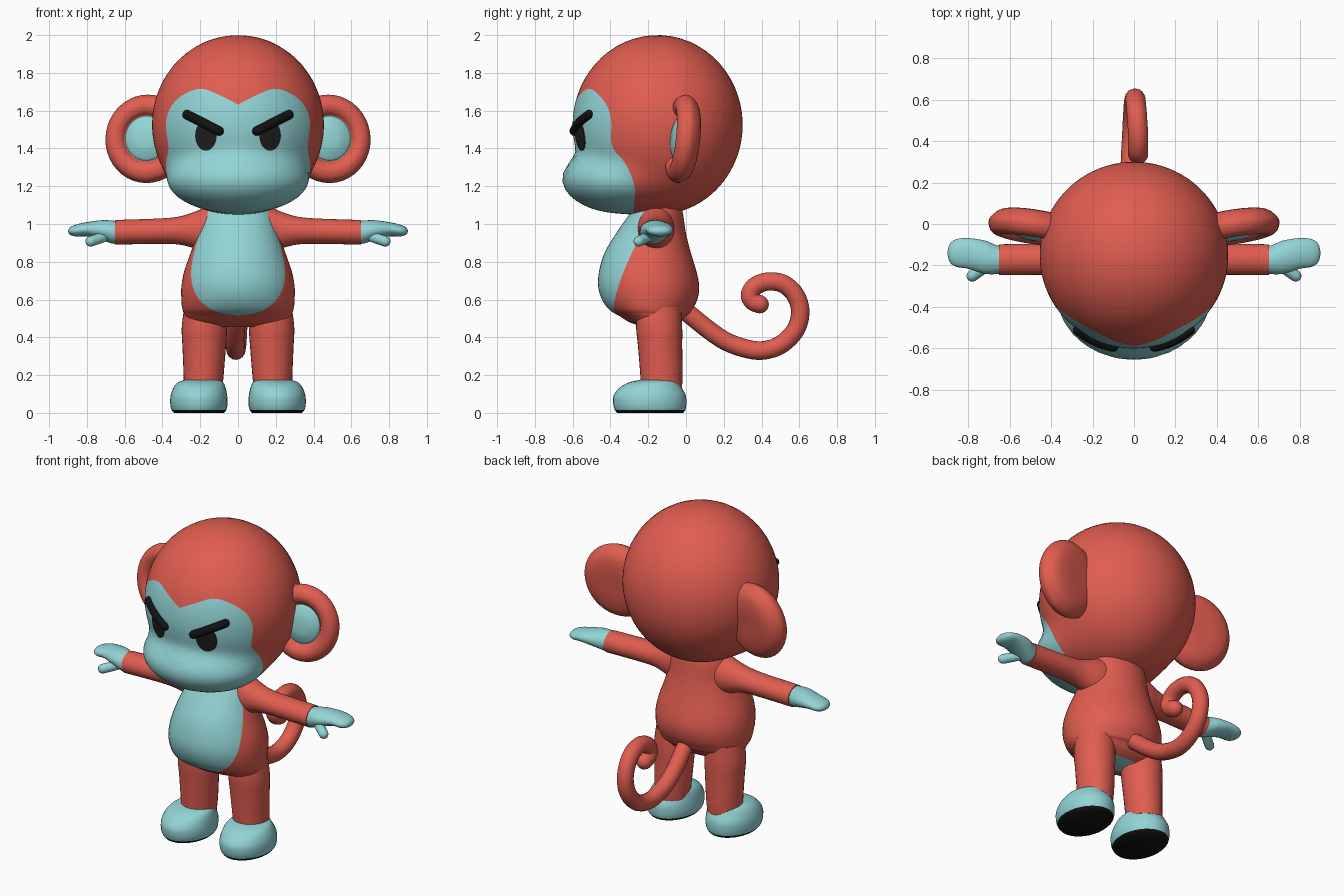
import bpy, bmesh
from math import sin, cos, pi, asin, acos, atan2, radians
from mathutils import Vector, Matrix

cube = bpy.data.objects.get("Cube")
if cube:
    bpy.data.objects.remove(cube, do_unlink=True)


def material(name, rgb):
    m = bpy.data.materials.new(name)
    m.use_nodes = True
    m.diffuse_color = (*rgb, 1)
    m.node_tree.nodes["Principled BSDF"].inputs["Base Color"].default_value = (*rgb, 1)
    return m


RED = material("coral red fur", (0.75, 0.11, 0.08))
TEAL = material("pale teal skin", (0.29, 0.66, 0.67))
DARK = material("dark eye", (0.014, 0.014, 0.015))
BLACK = material("black sole", (0.006, 0.006, 0.006))
SIDES = ((1, "left"), (-1, "right"))


def smooth_path(rows, n=4):
    """Catmull-Rom samples through rows of any dimension."""
    p = [Vector(r) for r in rows]
    p = [p[0] * 2 - p[1]] + p + [p[-1] * 2 - p[-2]]
    out = []
    for a, b, c, d in zip(p, p[1:], p[2:], p[3:]):
        for k in range(n):
            t = k / n
            out.append(0.5 * (2 * b + (c - a) * t + (2 * a - 5 * b + 4 * c - d) * t * t
                              + (3 * b - a - 3 * c + d) * t ** 3))
    return out + [p[-2]]


def finish(name, mesh):
    ob = bpy.data.objects.new(name, mesh)
    bpy.context.collection.objects.link(ob)
    bpy.ops.object.select_all(action="DESELECT")
    ob.select_set(True)
    bpy.context.view_layer.objects.active = ob
    bpy.ops.object.shade_smooth_by_angle(angle=radians(55))
    return ob


def skin(name, rings, mats, paint=lambda j, i: 0, side=1):
    """Bridge closed rings of points, capping both ends."""
    bm = bmesh.new()
    loops = [[bm.verts.new((p[0] * side, p[1], p[2])) for p in r] for r in rings]
    n = len(loops[0])
    for j, (a, b) in enumerate(zip(loops, loops[1:])):
        for i in range(n):
            f = bm.faces.new((a[i], a[(i + 1) % n], b[(i + 1) % n], b[i]))
            f.material_index = paint(j, i)
    for j, loop in ((0, loops[0]), (len(loops) - 2, loops[-1])):
        if (loop[0].co - loop[n // 2].co).length > 0.001:
            bm.faces.new(loop).material_index = paint(j, 0)
    bmesh.ops.remove_doubles(bm, verts=bm.verts, dist=0.0003)
    bmesh.ops.recalc_face_normals(bm, faces=bm.faces)
    mesh = bpy.data.meshes.new(name)
    bm.to_mesh(mesh)
    bm.free()
    for m in mats:
        mesh.materials.append(m)
    return finish(name, mesh)


def limb(name, axis, rows, mats, side=1, paint=lambda j, i: 0, n=32):
    """Elliptical loft; a row is position, centre and radius for both cross axes."""
    rings = []
    for t, c1, r1, c2, r2 in smooth_path(rows):
        ring = []
        for k in range(n):
            p = [c1 + r1 * cos(2 * pi * k / n), c2 + r2 * sin(2 * pi * k / n)]
            p.insert(axis, t)
            ring.append(p)
        rings.append(ring)
    return skin(name, rings, mats, paint, side)


def tube(name, points, radius, mat, side=1, n=6):
    """Round-ended tube through points."""
    path = smooth_path(points, n)
    first, last = (path[0] - path[1]).normalized(), (path[-1] - path[-2]).normalized()
    steps = [(sin(a), cos(a)) for a in (radians(d) for d in (22, 45, 67, 85))]
    full = [(path[0] + first * radius * s, c) for s, c in reversed(steps)]
    full += [(p, 1) for p in path]
    full += [(path[-1] + last * radius * s, c) for s, c in steps]
    cu = bpy.data.curves.new(name, "CURVE")
    cu.dimensions, cu.bevel_depth, cu.bevel_resolution = "3D", radius, 6
    cu.use_fill_caps = True
    sp = cu.splines.new("POLY")
    sp.points.add(len(full) - 1)
    for q, (p, r) in zip(sp.points, full):
        q.co, q.radius = (p.x * side, p.y, p.z, 1), r
    tmp = bpy.data.objects.new(name + "_path", cu)
    mesh = bpy.data.meshes.new_from_object(tmp)
    bpy.data.objects.remove(tmp)
    mesh.materials.clear()
    mesh.materials.append(mat)
    return finish(name, mesh)


# Head surface: skull and muzzle ellipsoids blended together
def ellipsoid(p, c, r):
    q = p - Vector(c)
    return (Vector((q.x / r[0], q.y / r[1], q.z / r[2])).length - 1) * min(r)


def head_field(p):
    a = ellipsoid(p, (0, -0.15, 1.525), (0.455, 0.45, 0.475))
    b = ellipsoid(p, (0, -0.33, 1.24), (0.375, 0.325, 0.185))
    h = max(0.05 - abs(a - b), 0) / 0.05
    return min(a, b) - h * h * 0.0125


def cast(origin, d):
    lo, hi = 0, 0.9
    for _ in range(22):
        mid = (lo + hi) / 2
        lo, hi = (mid, hi) if head_field(origin + d * mid) < 0 else (lo, mid)
    return origin + d * lo


def on_face(x, z, lift):
    return cast(Vector((x, -0.15, z)), Vector((0, -1, 0))) - Vector((0, lift, 0))


# Head: rings grow from the front, one of them lying on the mask outline
CENTRE = Vector((0, -0.15, 1.5))
half = [(0, -.58, 1.63), (.1, -.57, 1.685), (.2, -.53, 1.725), (.29, -.47, 1.69), (.345, -.41, 1.62),
        (.365, -.385, 1.54), (.347, -.38, 1.44), (.352, -.365, 1.39), (.372, -.32, 1.33),
        (.37, -.28, 1.24), (.34, -.27, 1.17), (.25, -.275, 1.1), (.12, -.28, 1.06), (0, -.28, 1.05)]
outline = []
for p in smooth_path(half, 8):
    d = p - CENTRE
    outline.append((atan2(d.x, d.z), acos(-d.y / d.length)))


def mask_angle(theta):
    for (t0, f0), (t1, f1) in zip(outline, outline[1:]):
        if t0 <= theta <= t1:
            return f0 + (f1 - f0) * (theta - t0) / max(t1 - t0, 1e-9)
    return outline[-1][1]


SPOKES, INNER, OUTER = 96, 18, 28
rings = []
for j in range(INNER + OUTER + 1):
    ring = []
    for i in range(SPOKES):
        th = 2 * pi * i / SPOKES
        edge = mask_angle(min(th, 2 * pi - th))
        f = edge * j / INNER if j <= INNER else edge + (pi - edge) * (j - INNER) / OUTER
        ring.append(cast(CENTRE, Vector((sin(f) * sin(th), -cos(f), sin(f) * cos(th)))))
    rings.append(ring)
skin("head", rings, [RED, TEAL], lambda j, i: int(j < INNER))

# Torso: the first spokes of each ring span the belly patch
torso = [(1.12, .16, -.03, -.24, .13), (1.05, .19, -.015, -.3, .165), (.95, .215, 0, -.37, .203),
         (.85, .25, .025, -.43, .233), (.75, .285, .055, -.46, .248), (.67, .3, .07, -.465, .24),
         (.6, .3, .06, -.445, .205), (.55, .295, .035, -.41, .145), (.525, .285, .02, -.375, .075),
         (.512, .28, 0, -.35, 0), (.48, .255, -.03, -.3, 0), (.455, .17, -.07, -.22, 0)]
FRONT, REST = 16, 32
rings, belly = [], []
for z, w, back, front, bw in smooth_path(torso):
    a = asin(min(max(bw, 0) / w, 0.97)) if z > 0.513 else 0
    turn = [-a + 2 * a * i / FRONT for i in range(FRONT)]
    turn += [a + (2 * pi - 2 * a) * i / REST for i in range(REST)]
    mid, depth = (back + front) / 2, (back - front) / 2
    rings.append([(w * sin(t), mid - depth * cos(t), z) for t in turn])
skin("torso", rings, [RED, TEAL], lambda j, i: int(i < FRONT))

# Tail
tube("tail", [(0, -.06, .58), (0, .02, .52), (-.01, .1, .455), (-.015, .2, .385), (-.015, .3, .345),
              (-.01, .4, .33), (-.005, .5, .36), (0, .58, .44), (.005, .605, .54), (.01, .575, .63),
              (.015, .51, .685), (.02, .43, .695), (.02, .365, .67), (.02, .338, .625),
              (.02, .355, .59), (.02, .39, .575)], 0.049, RED)

# Ear cross-section, spun about its own axis
ear = [(0, .075), (.1, .075), (.18, .06), (.222, .025), (.235, -.01), (.215, -.05), (.175, -.065),
       (.14, -.052), (.122, -.03), (.11, -.04), (.06, -.06), (0, -.065)]
tilt = Matrix.Translation((.48, -.015, 1.45)) @ Matrix.Rotation(radians(9), 4, "Z") \
    @ Matrix.Rotation(radians(-6), 4, "X")
ear_rings = [[tilt @ Vector((.95 * r * cos(k * pi / 20), y, r * sin(k * pi / 20))) for k in range(40)]
             for r, y in smooth_path(ear)]

for s, side in SIDES:
    skin(side + "_ear", ear_rings, [RED, TEAL], lambda j, i: int(j >= 32), s)

    # Eye plate and raised brow
    eye = [[on_face(.17 + .057 * k * cos(t * pi / 16), 1.468 + .08 * k * sin(t * pi / 16), lift)
            for t in range(32)]
           for k, lift in ((0, .005), (.25, .005), (.5, .005), (.75, .005), (1, .005), (1, -.003))]
    skin(side + "_eye", eye, [DARK], side=s)
    tube(side + "_brow", [on_face(.1 + .17 * k, 1.492 + .087 * k, .004) for k in (0, .25, .5, .75, 1)],
         0.025, BLACK, s)

    # Arm, hand and thumb
    limb(side + "_arm", 0, [(.08, -.16, .1, .98, .14), (.18, -.16, .095, .97, .115),
                            (.25, -.165, .085, .967, .09), (.32, -.17, .078, .965, .073),
                            (.42, -.17, .075, .962, .067), (.652, -.172, .074, .956, .065)], [RED], s)
    limb(side + "_hand", 0, [(.64, -.172, .066, .956, .058), (.665, -.172, .07, .957, .061),
                             (.72, -.16, .08, .967, .053), (.8, -.142, .074, .972, .038),
                             (.86, -.14, .066, .965, .031), (.89, -.14, .042, .963, .019),
                             (.9, -.14, .006, .962, .003)], [TEAL], s)
    tube(side + "_thumb", [(.68, -.18, .945), (.73, -.215, .925), (.78, -.25, .908)], 0.028, TEAL, s)

    # Leg and foot with its black sole
    limb(side + "_leg", 2, [(.125, .185, .102, -.13, .108), (.2, .182, .106, -.13, .112),
                            (.35, .179, .115, -.137, .117), (.45, .178, .12, -.142, .122),
                            (.56, .175, .11, -.145, .118)], [RED], s)
    limb(side + "_foot", 2, [(0, .207, .132, -.19, .175), (.016, .207, .145, -.19, .187),
                             (.05, .207, .152, -.192, .194), (.095, .207, .149, -.192, .19),
                             (.14, .203, .135, -.185, .158), (.165, .197, .115, -.165, .125),
                             (.178, .185, .08, -.14, .08)], [TEAL, BLACK], s,
         lambda j, i: int(j < 4))
